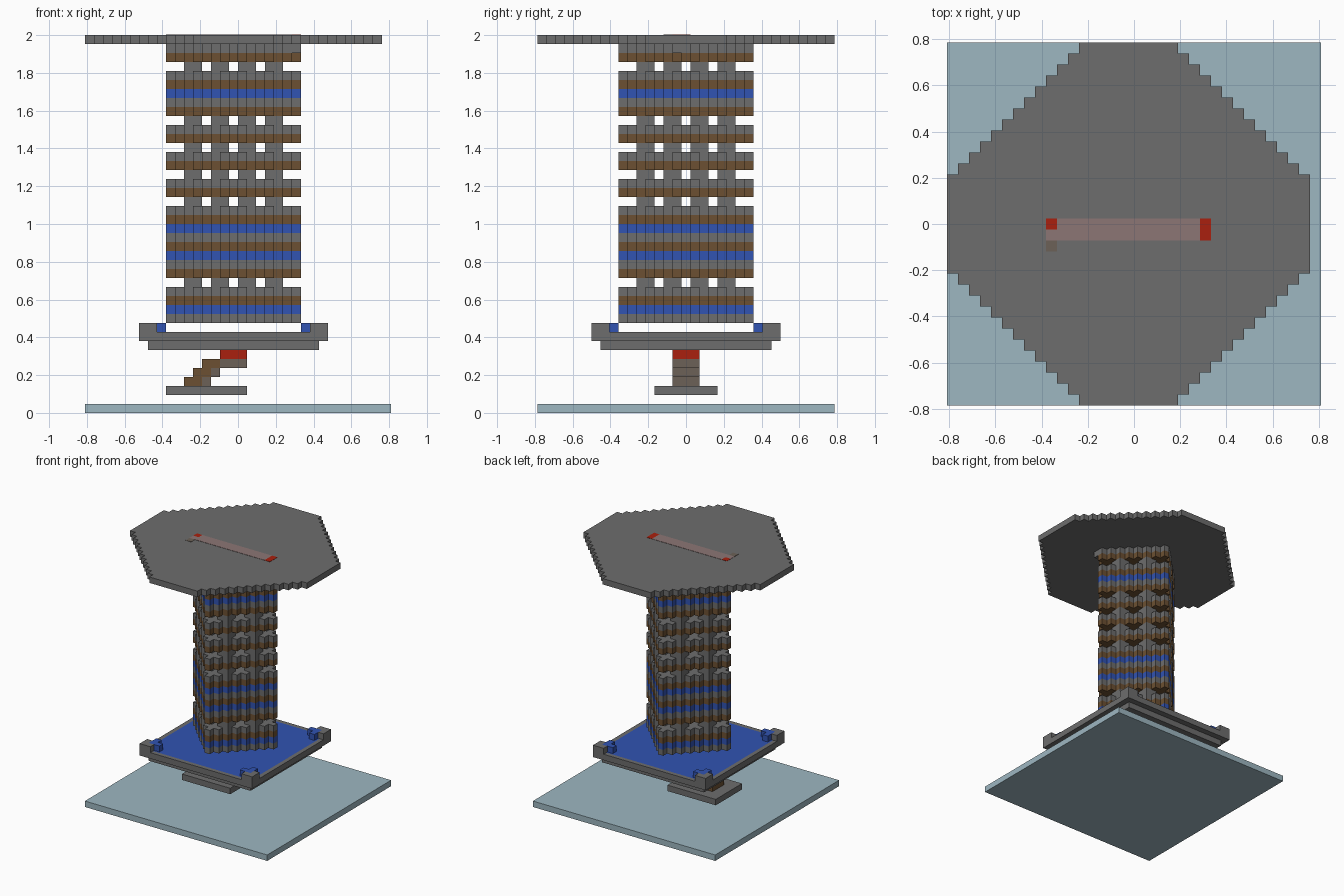
import bpy, bmesh
from mathutils import Vector

if "Cube" in bpy.data.objects:
    bpy.data.objects.remove(bpy.data.objects["Cube"])

V = 2 / 42              # size of one block
CX = -V / 2             # axis of the tower


def linear(c):
    c /= 255
    return c / 12.92 if c <= 0.04045 else ((c + 0.055) / 1.055) ** 2.4


def material(name, r, g, b):
    col = (linear(r), linear(g), linear(b), 1)
    m = bpy.data.materials.new(name)
    m.use_nodes = True
    m.diffuse_color = col
    m.node_tree.nodes["Principled BSDF"].inputs["Base Color"].default_value = col
    return m


GRAY = material("stone_gray", 109, 109, 109)
BROWN = material("wood_brown", 108, 80, 50)
BLUE = material("bright_blue", 49, 83, 178)
RED = material("warm_red", 170, 32, 14)
TAUPE = material("taupe", 108, 97, 87)
PINK = material("dusty_pink", 140, 118, 117)
PALE = material("pale_blue", 157, 183, 193)


def finish(name, bm, *mats):
    bmesh.ops.recalc_face_normals(bm, faces=bm.faces[:])
    me = bpy.data.meshes.new(name)
    bm.to_mesh(me)
    bm.free()
    for m in mats:
        me.materials.append(m)
    ob = bpy.data.objects.new(name, me)
    bpy.context.collection.objects.link(ob)
    return ob


def blocks(name, cells, level, mat, height=V):
    """Solid one level high, made of the given grid cells."""
    bm = bmesh.new()
    verts = {}

    def corner(i, j):
        if (i, j) not in verts:
            verts[i, j] = bm.verts.new((CX + (i - 0.5) * V, (j - 0.5) * V, level * V))
        return verts[i, j]

    for i, j in sorted(cells):
        bm.faces.new([corner(i, j), corner(i + 1, j), corner(i + 1, j + 1), corner(i, j + 1)])
    new = bmesh.ops.extrude_face_region(bm, geom=bm.faces[:])["geom"]
    top = [g for g in new if isinstance(g, bmesh.types.BMVert)]
    bmesh.ops.translate(bm, verts=top, vec=Vector((0, 0, height)))
    return finish(name, bm, mat)


def slab(name, i0, i1, j0, j1, level, mat, height=V, inset=None):
    """Box over a range of cells; the top may have an inset panel."""
    bm = bmesh.new()
    bmesh.ops.create_cube(bm, size=1)
    size = Vector(((i1 - i0 + 1) * V, (j1 - j0 + 1) * V, height))
    mid = Vector((CX + (i0 + i1) / 2 * V, (j0 + j1) / 2 * V, level * V + height / 2))
    for v in bm.verts:
        v.co = v.co * size + mid
    mats = [mat]
    if inset:
        top = [f for f in bm.faces if f.normal.z > 0.9]
        bmesh.ops.inset_region(bm, faces=top, thickness=V)
        top[0].material_index = 1
        mats.append(inset)
    return finish(name, bm, *mats)


def diamond(reach, total):
    span = range(-reach, reach + 1)
    return {(i, j) for i in span for j in span if abs(i) + abs(j) <= total}


def mirrored(cells):
    return {(sx * i, sy * j) for i, j in cells for sx in (-1, 1) for sy in (-1, 1)}


# Ground plate and foot
slab("ground_plate", -16, 17, -16, 16, 0, PALE)
slab("foot", -7, 1, -3, 3, 2, GRAY)

# Stairs rising to the landing
for k in range(3):
    slab(f"stair_tread_{k + 1}", k - 5, k - 4, -1, 1, 3 + k, BROWN)
    slab(f"stair_support_{k + 1}", k - 3, 1 if k == 2 else k - 3, -1, 1, 3 + k, TAUPE)
slab("landing", -1, 1, -1, 1, 6, RED)

# Terrace under the tower
slab("terrace_underside", -9, 9, -9, 9, 7, GRAY)
slab("terrace", -10, 10, -10, 10, 8, GRAY, inset=BLUE)
blocks("terrace_corners", mirrored({(10, 10), (9, 10), (10, 9)}), 9, GRAY)
blocks("terrace_corner_trim", mirrored({(9, 9), (8, 9), (9, 8)}), 9, BLUE)

# Tower levels, bottom to top: gray, blue, brown, or open with pillars
KINDS = {"g": GRAY, "u": BLUE, "b": BROWN}
FLOOR = diamond(7, 7)
PILLARS = mirrored({(1, 5), (2, 5), (2, 4), (5, 1), (5, 2), (4, 2)})
for n, kind in enumerate("gubg.bgubgubg.bg.bg.bg.bgubg.bg"):
    if kind == ".":
        blocks(f"pillars_{n}", PILLARS, 10 + n, GRAY)
    else:
        blocks(f"tower_level_{n}", FLOOR, 10 + n, KINDS[kind])
slab("tower_ledge", 7, 7, -1, -1, 40, GRAY)

# Roof deck with its painted strip
blocks("roof_deck", diamond(16, 20), 41, GRAY)
THIN = 0.002
slab("roof_strip", -6, 6, -1, 0, 42, PINK, THIN)
slab("roof_strip_start", -7, -7, -1, -1, 42, PINK, THIN)
slab("roof_mark_right", -7, -7, 0, 0, 42, RED, THIN)
slab("roof_mark_left", 7, 7, -1, 0, 42, RED, THIN)
slab("roof_mark_small", -7, -7, -2, -2, 42, TAUPE, THIN)
